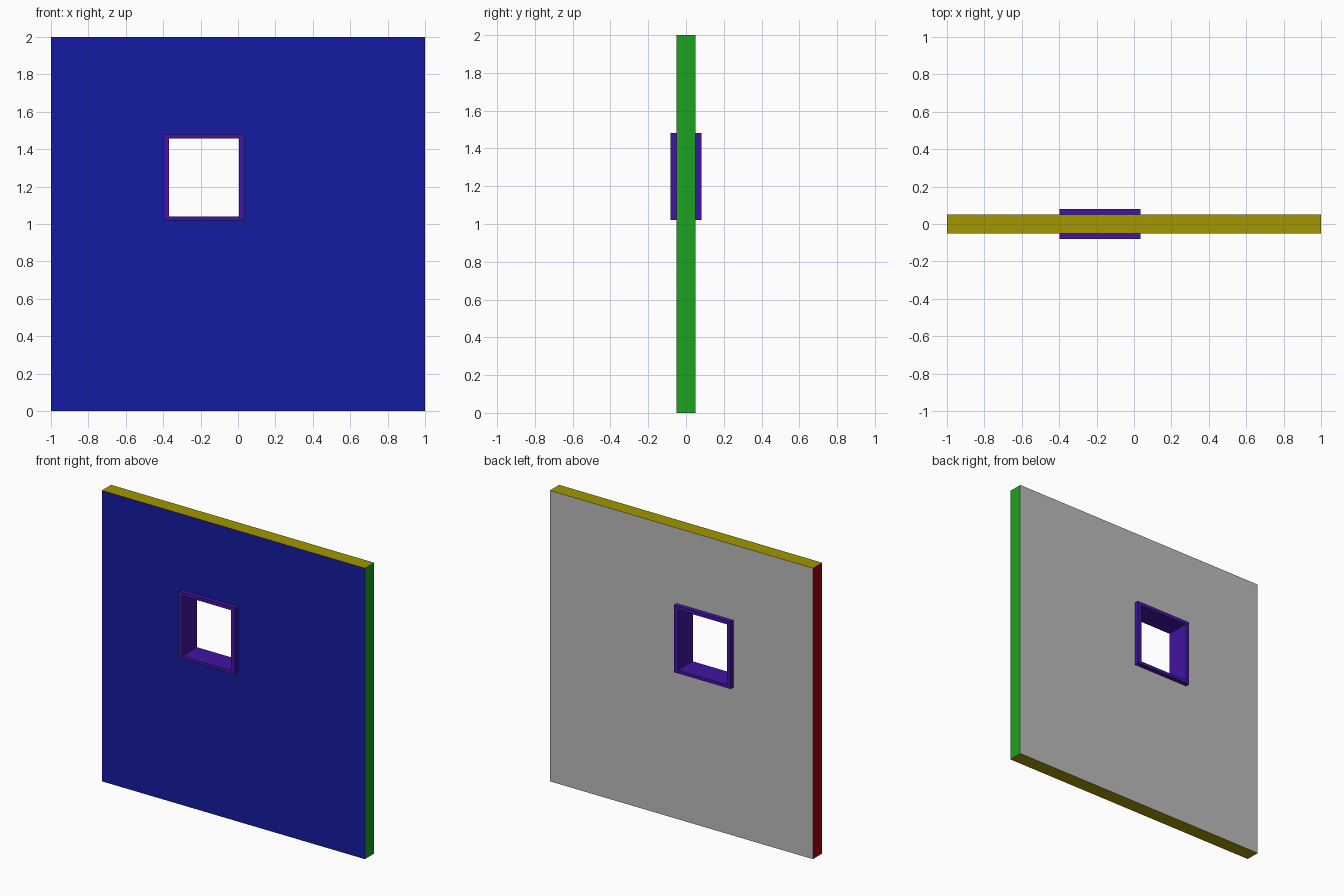
import bpy

if "Cube" in bpy.data.objects:
    bpy.data.objects.remove(bpy.data.objects["Cube"])


def material(name, rgb):
    m = bpy.data.materials.new(name)
    m.diffuse_color = (*rgb, 1)
    m.use_nodes = True
    m.node_tree.nodes["Principled BSDF"].inputs["Base Color"].default_value = m.diffuse_color
    return m


def rect(x0, x1, z0, z1, y):
    return [(x0, y, z0), (x1, y, z0), (x1, y, z1), (x0, y, z1)]


def framed_slab(name, outer, inner, half_depth):
    """Rectangular slab with a rectangular opening through it along y."""
    d = half_depth
    rings = [rect(*outer, -d), rect(*inner, -d), rect(*inner, d), rect(*outer, d)]
    verts = [v for ring in rings for v in ring]
    faces = []
    for r in range(4):
        s = (r + 1) % 4
        for i in range(4):
            j = (i + 1) % 4
            faces.append((4 * r + i, 4 * r + j, 4 * s + j, 4 * s + i))
    mesh = bpy.data.meshes.new(name)
    mesh.from_pydata(verts, [], faces)
    mesh.update()
    obj = bpy.data.objects.new(name, mesh)
    bpy.context.collection.objects.link(obj)
    return obj


# Wall panel, opening hidden behind the window frame
wall = framed_slab("wall", (-1, 1, 0, 2), (-0.382, 0.018, 1.03, 1.47), 0.05)
mats = [
    material("back_grey", (0.5, 0.5, 0.5)),
    material("front_blue", (0.007, 0.012, 0.36)),
    material("right_green", (0.011, 0.36, 0.013)),
    material("left_red", (0.37, 0.0, 0.003)),
    material("edge_yellow", (0.36, 0.31, 0.0)),
]
for m in mats:
    wall.data.materials.append(m)

# One colour per wall side
for p in wall.data.polygons:
    c, n = p.center, p.normal
    if n.y < -0.5:
        p.material_index = 1
    elif c.x > 0.99:
        p.material_index = 2
    elif c.x < -0.99:
        p.material_index = 3
    elif c.z < 0.01 or c.z > 1.99:
        p.material_index = 4

# Window frame standing proud of both wall faces
frame = framed_slab("window_frame", (-0.397, 0.035, 1.02, 1.481),
                    (-0.368, 0.005, 1.041, 1.457), 0.081)
frame.data.materials.append(material("frame_purple", (0.053, 0.007, 0.36)))
